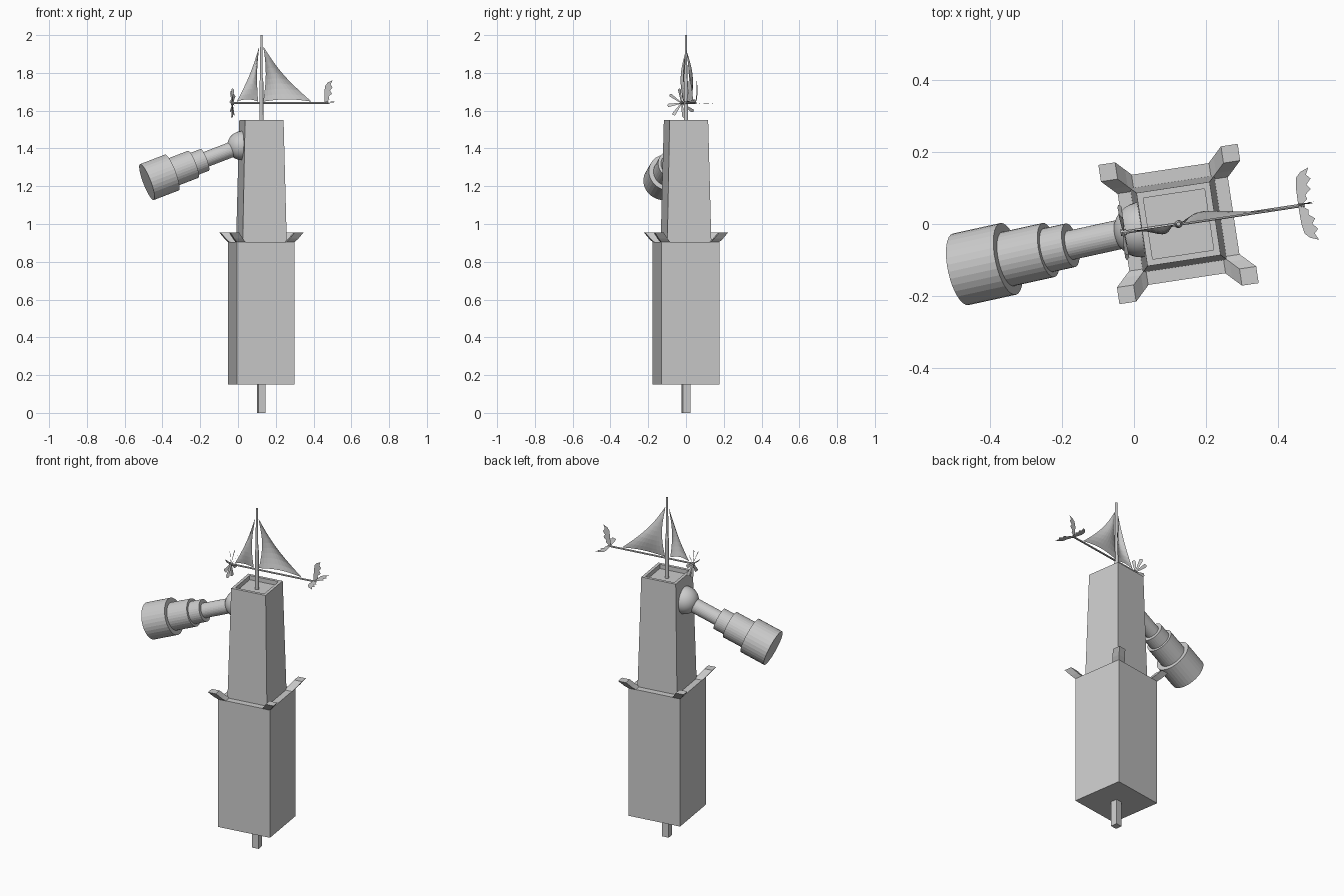
import bpy, bmesh, math
from mathutils import Matrix, Vector

if "Cube" in bpy.data.objects:
    bpy.data.objects.remove(bpy.data.objects["Cube"])

grey = bpy.data.materials.new("plain_grey")
grey.diffuse_color = (0.6, 0.6, 0.6, 1)
grey.use_nodes = True
grey.node_tree.nodes["Principled BSDF"].inputs["Base Color"].default_value = grey.diffuse_color

# Tower frame: offset to the right and turned about z
TOWER = Matrix.Translation((0.124, 0, 0)) @ Matrix.Rotation(math.radians(8.6), 4, 'Z')


def add(name, verts, faces, matrix=TOWER, fix=True):
    mesh = bpy.data.meshes.new(name)
    mesh.from_pydata([tuple(v) for v in verts], [], faces)
    if fix:
        bm = bmesh.new()
        bm.from_mesh(mesh)
        bmesh.ops.recalc_face_normals(bm, faces=bm.faces)
        bm.to_mesh(mesh)
        bm.free()
    mesh.transform(matrix)
    mesh.materials.append(grey)
    obj = bpy.data.objects.new(name, mesh)
    bpy.context.collection.objects.link(obj)
    return obj


def loft(name, rings, matrix=TOWER):
    """Skin equal-sized rings and cap both ends."""
    n = len(rings[0])
    verts = [v for r in rings for v in r]
    faces = [tuple(range(n)), tuple(range(len(verts) - n, len(verts)))]
    for k in range(len(rings) - 1):
        for i in range(n):
            j = (i + 1) % n
            faces.append((k * n + i, k * n + j, k * n + n + j, k * n + n + i))
    return add(name, verts, faces, matrix)


def square(h, z, cx=0, cy=0):
    return [(cx - h, cy - h, z), (cx + h, cy - h, z), (cx + h, cy + h, z), (cx - h, cy + h, z)]


def circle(r, z, n):
    return [(r * math.cos(2 * math.pi * i / n), r * math.sin(2 * math.pi * i / n), z) for i in range(n)]


# Tower blocks and foot post
loft("foot_post", [square(0.02, 0), square(0.02, 0.16)])
loft("lower_tower", [square(0.155, 0.15), square(0.155, 0.905)])
loft("upper_tower", [square(0.118, 0.90), square(0.103, 1.55), square(0.086, 1.55), square(0.086, 1.525)])

# Corner horns leaning outwards
for sx in (-1, 1):
    for sy in (-1, 1):
        loft("corner_horn", [square(0.0235, z, sx * c, sy * c)
                             for c, z in ((0.1315, 0.904), (0.148, 0.922), (0.1725, 0.955))])

# Telescope: ball joint and stepped tubes
joint = Vector((0.02, -0.016, 1.415))
axis = Vector((-0.502, -0.11, -0.193))
bm = bmesh.new()
bmesh.ops.create_uvsphere(bm, u_segments=32, v_segments=16, radius=0.077)
mesh = bpy.data.meshes.new("ball_joint")
bm.to_mesh(mesh)
bm.free()
aim = Matrix.Translation(joint) @ axis.to_track_quat('Z', 'Y').to_matrix().to_4x4()
mesh.transform(aim)
mesh.materials.append(grey)
ball = bpy.data.objects.new("ball_joint", mesh)
bpy.context.collection.objects.link(ball)
for p in mesh.polygons:
    p.use_smooth = True
profile = [(0.041, 0.05), (0.041, 0.215), (0.062, 0.215), (0.062, 0.282), (0.077, 0.282),
           (0.077, 0.405), (0.102, 0.405), (0.102, 0.549)]
loft("telescope", [circle(r, z, 32) for r, z in profile], aim)

# Mast
loft("mast", [circle(r, z, 12) for r, z in ((0.0115, 1.525), (0.0105, 1.75), (0.007, 1.77), (0.006, 2.0))])

# Boom along local x
along_x = Matrix.Rotation(math.pi / 2, 4, 'Y')
loft("boom", [circle(0.005, -0.16, 8), circle(0.005, 0.355, 8)],
     TOWER @ Matrix.Translation((0, 0, 1.64)) @ along_x)


# Billowing sails
def sail(name, luff, leech, height, billow, n=10):
    verts, faces = [], []
    for i in range(n + 1):
        t = i / n
        for j in range(n + 1):
            v = j / n
            x = luff(t) * (1 - v) + leech(t) * v
            y = billow * math.sin(math.pi * min(t + 0.08, 1)) * math.sin(math.pi * (0.15 + 0.85 * v))
            z = 1.648 + height * t + (1 - t) * 0.012 * math.sin(math.pi * v)
            verts.append((x, y, z))
    for i in range(n):
        for j in range(n):
            a = i * (n + 1) + j
            faces.append((a, a + 1, a + n + 2, a + n + 1))
    add(name, verts, faces)


bow = lambda t: math.sin(math.pi * t)
sail("main_sail", lambda t: 0.010 + 0.015 * bow(t),
     lambda t: 0.012 + 0.256 * (1 - t) - 0.024 * bow(t), 0.29, 0.025)
sail("fore_sail", lambda t: -0.018 - 0.010 * bow(t) + 0.006 * t,
     lambda t: -0.014 - 0.118 * (1 - t) + 0.010 * bow(t), 0.285, -0.022)

# Propeller with twisted blades
for k in range(8):
    m = (TOWER @ Matrix.Translation((-0.155, 0, 1.64))
         @ Matrix.Rotation(math.radians(45 * k + 10), 4, 'X') @ Matrix.Rotation(math.radians(35), 4, 'Z'))
    add("propeller_blade", [(0, -0.003, 0), (0, 0.003, 0), (0, 0.011, 0.07),
                            (0, 0.004, 0.079), (0, -0.010, 0.074)], [(0, 1, 2, 3, 4)], m, False)
loft("propeller_hub", [circle(0.009, -0.163, 8), circle(0.009, -0.147, 8)],
     TOWER @ Matrix.Translation((0, 0, 1.64)) @ along_x)

# Three scalloped tail fins
fin = [(0, 0), (0.012, 0.004), (0.027, 0.018), (0.024, 0.032), (0.041, 0.048), (0.031, 0.064),
       (0.045, 0.082), (0.034, 0.096), (0.043, 0.118), (0.02, 0.108), (0.006, 0.092), (0.001, 0.06)]
for angle, size in ((0, 1.0), (90, 0.86), (-90, 0.86)):
    m = (TOWER @ Matrix.Translation((0.337, 0, 1.642)) @ Matrix.Rotation(math.radians(angle), 4, 'X'))
    add("tail_fin", [(u, 0.006 * math.sin(w * 26), w * size) for u, w in fin],
        [tuple(range(len(fin)))], m, False)
